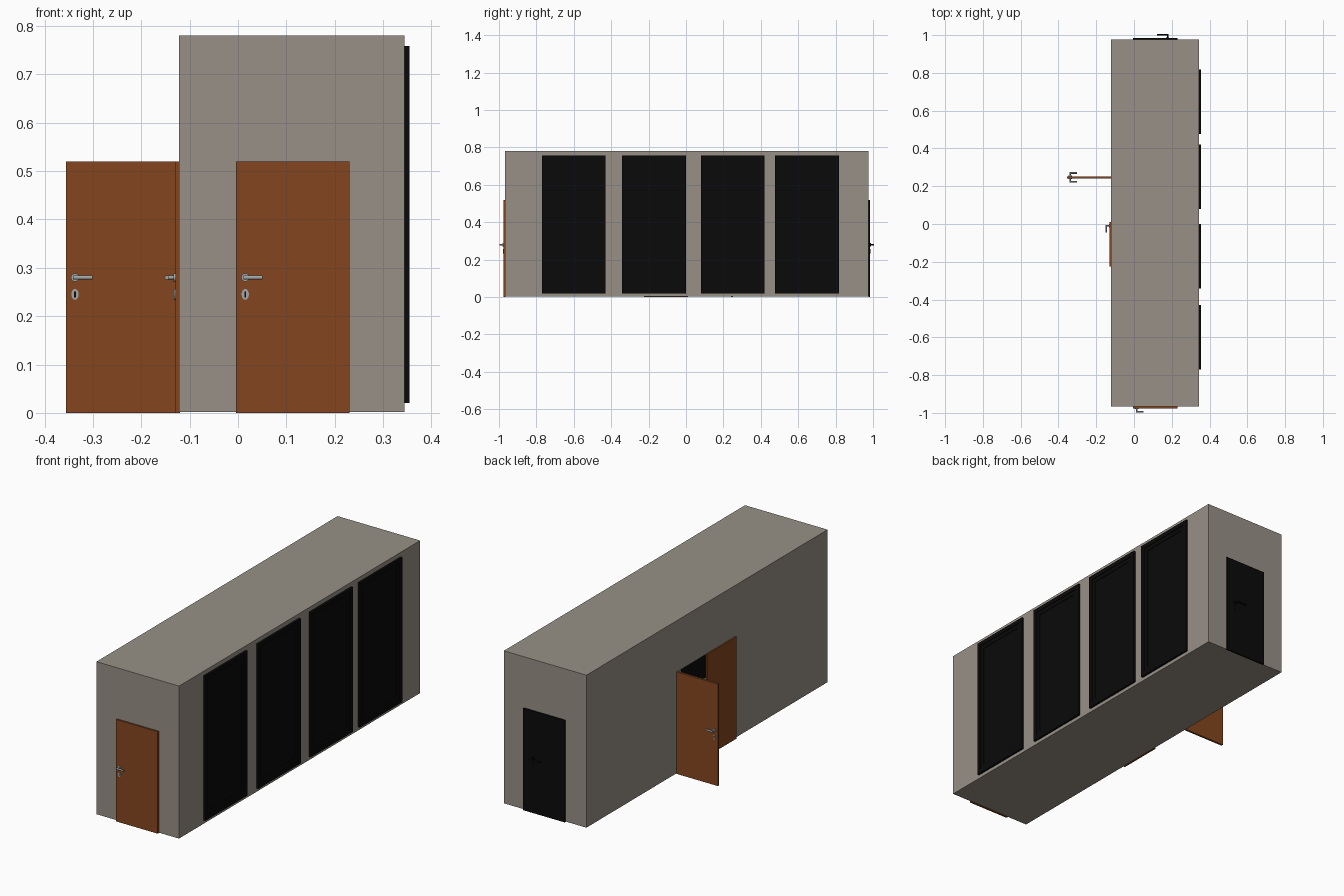
import bpy, bmesh, math
from mathutils import Matrix, Vector

if "Cube" in bpy.data.objects:
    bpy.data.objects.remove(bpy.data.objects["Cube"])


def material(name, rgb):
    m = bpy.data.materials.new(name)
    m.diffuse_color = (*rgb, 1)
    m.use_nodes = True
    m.node_tree.nodes["Principled BSDF"].inputs["Base Color"].default_value = m.diffuse_color
    return m


WALL = material("warm grey wall", (0.31, 0.28, 0.24))
WOOD = material("brown wood", (0.23, 0.062, 0.014))
METAL = material("brushed metal", (0.36, 0.39, 0.39))
BLACK = material("black", (0.003, 0.003, 0.003))


def box(bm, lo, hi):
    lo, hi = Vector(lo), Vector(hi)
    bmesh.ops.create_cube(bm, size=1, matrix=Matrix.Translation((lo + hi) / 2)
                          @ Matrix.Diagonal((*(hi - lo), 1)))


def rod(bm, a, b, r, r2=None, seg=20):
    """Cylinder between two points; r2 squashes it into an oval."""
    a, b = Vector(a), Vector(b)
    d = b - a
    rot = d.to_track_quat('Z', 'X' if abs(d.x) < 1e-6 else 'Y').to_matrix().to_4x4()
    bmesh.ops.create_cone(bm, segments=seg, radius1=r, radius2=r, depth=d.length, cap_ends=True,
                          matrix=Matrix.Translation((a + b) / 2) @ rot)


def finish(name, bm, mat, mtx=Matrix(), smooth=False):
    me = bpy.data.meshes.new(name)
    bm.transform(mtx)
    bmesh.ops.recalc_face_normals(bm, faces=bm.faces)
    bm.to_mesh(me)
    bm.free()
    me.materials.append(mat)
    ob = bpy.data.objects.new(name, me)
    bpy.context.collection.objects.link(ob)
    if smooth:
        bpy.ops.object.select_all(action='DESELECT')
        ob.select_set(True)
        bpy.context.view_layer.objects.active = ob
        bpy.ops.object.shade_smooth_by_angle(angle=math.radians(35))
    return ob


# Hollow wagon-like building shell with a doorway on the left side
X0, X1, Y0, Y1, H, T = -0.122, 0.344, -0.967, 0.977, 0.78, 0.008
D0, D1, DH = -0.222, 0.243, 0.518
bm = bmesh.new()
box(bm, (X0, Y0, 0.002), (X1, Y1, 0.002 + T))
box(bm, (X0, Y0, H - T), (X1, Y1, H))
zl, zh = 0.002 + T, H - T
box(bm, (X1 - T, Y0, zl), (X1, Y1, zh))
box(bm, (X0, Y0, zl), (X1 - T, Y0 + T, zh))
box(bm, (X0, Y1 - T, zl), (X1 - T, Y1, zh))
box(bm, (X0, Y0 + T, zl), (X0 + T, D0, zh))
box(bm, (X0, D1, zl), (X0 + T, Y1 - T, zh))
box(bm, (X0, D0, DH), (X0 + T, D1, zh))
finish("building_shell", bm, WALL)

# Four tall black windows on the right side: outer frame, sash, pane
for i, (a, b) in enumerate([(-0.77, -0.43), (-0.342, 0.0), (0.08, 0.42), (0.477, 0.818)]):
    bm = bmesh.new()
    z0, z1 = 0.02, 0.758
    box(bm, (X1 - T - 0.002, a + 0.01, z0 + 0.01), (0.3475, b - 0.01, z1 - 0.01))
    for inset, w, top in ((0, 0.022, 0.355), (0.022, 0.02, 0.351)):
        p, q, r, s = a + inset, b - inset, z0 + inset, z1 - inset
        box(bm, (X1, p, r), (top, p + w, s))
        box(bm, (X1, q - w, r), (top, q, s))
        box(bm, (X1, p + w, r), (top, q - w, r + w))
        box(bm, (X1, p + w, s - w), (top, q - w, s))
    finish(f"window_{i + 1}", bm, BLACK)


def handle(name, mtx, u, y, side, length, mat):
    """Lever, rosette and keyhole plate; y is the leaf surface, side its direction."""
    bm = bmesh.new()
    rod(bm, (u, y, 0.28), (u, y + side * 0.004, 0.28), 0.0085)
    rod(bm, (u, y, 0.28), (u, y + side * 0.02, 0.28), 0.004)
    rod(bm, (u - 0.004, y + side * 0.018, 0.28), (u + length, y + side * 0.018, 0.28), 0.0045)
    # Oval keyhole plate
    n = len(bm.verts)
    rod(bm, (u, y, 0), (u, y + side * 0.003, 0), 0.0075)
    bm.verts.ensure_lookup_table()
    for v in bm.verts[n:]:
        v.co.z = v.co.z * 1.5 + 0.245
    finish(name + "_handle", bm, mat, mtx, True)
    bm = bmesh.new()
    box(bm, (u - 0.002, y, 0.239), (u + 0.002, y + side * 0.0035, 0.251))
    finish(name + "_keyhole", bm, BLACK, mtx)


def door(name, origin, turn, leaf, metal, u=0.019, length=0.036, width=0.234, both=False, depth=0.009):
    """Leaf built from its lock edge along +x, facing -y, then turned into place."""
    mtx = Matrix.Translation(origin) @ Matrix.Rotation(math.radians(turn), 4, 'Z')
    bm = bmesh.new()
    box(bm, (0, -depth, 0), (width, 0.002, 0.52))
    finish(name, bm, leaf, mtx)
    handle(name, mtx, u, -depth, -1, length, metal)
    if both:
        handle(name + "_inner", mtx, u, 0.002, 1, length, metal)


door("front_door", (-0.004, Y0, 0), 0, WOOD, METAL)
door("left_closed_door", (X0, 0.010, 0), -90, WOOD, METAL, depth=0.007)
door("left_open_door", (-0.356, 0.25, 0), 0, WOOD, METAL, both=True)
door("back_door", (0.23, Y1, 0), 180, BLACK, BLACK, u=0.052, length=0.055, depth=0.007)
